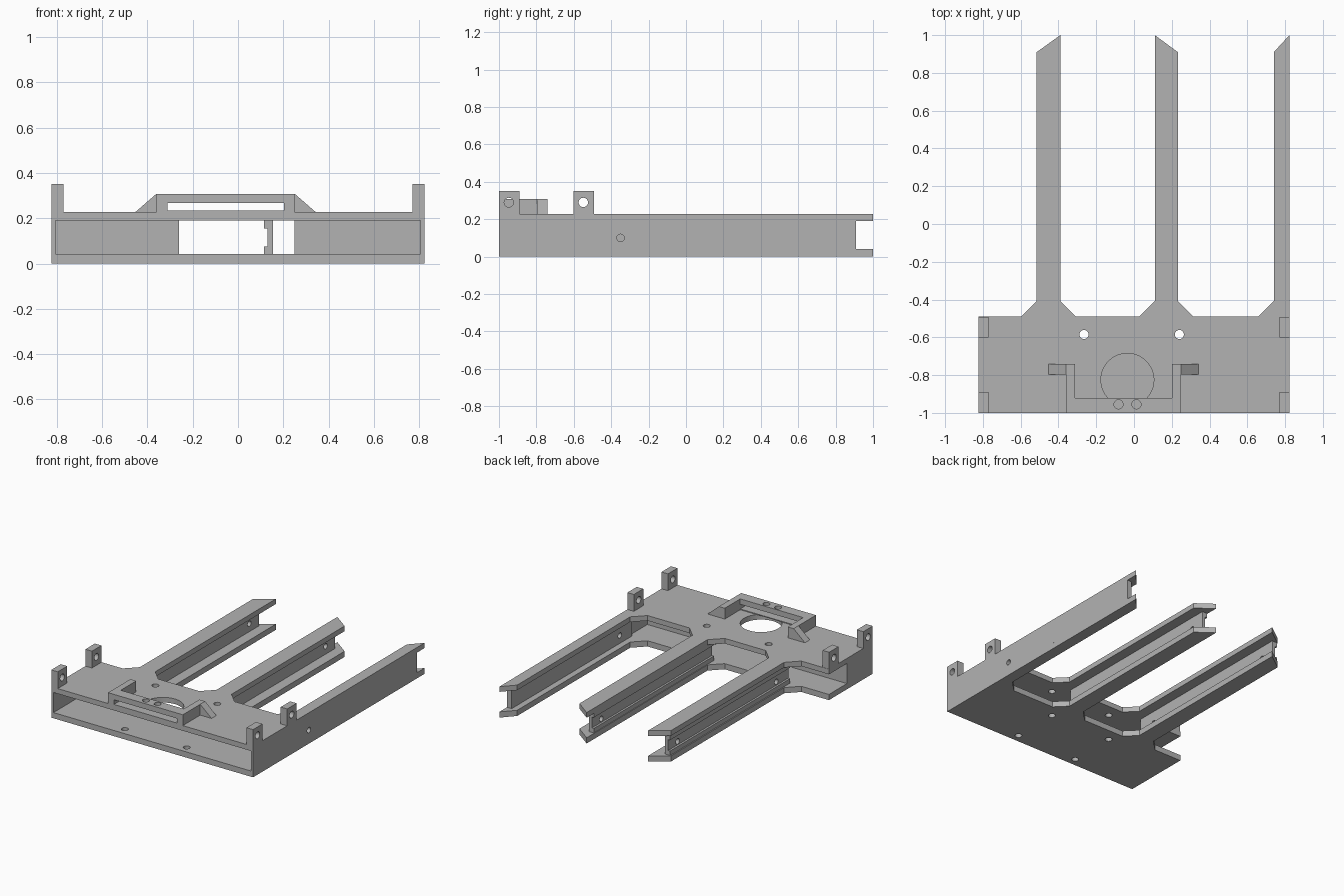
import bpy, bmesh
from mathutils import Matrix

cube = bpy.data.objects.get("Cube")
if cube:
    bpy.data.objects.remove(cube)

grey = bpy.data.materials.new("plain_grey")
grey.use_nodes = True
grey.diffuse_color = (0.45, 0.45, 0.45, 1)
grey.node_tree.nodes["Principled BSDF"].inputs["Base Color"].default_value = (0.45, 0.45, 0.45, 1)

FLOOR, CEIL, TOP = 0.042, 0.19, 0.228   # heights of the plate faces
FRONT, BACK, SIDE = -1.0, -0.49, 0.823  # base outline
RAIL_END = 0.91


def finish(name, bm):
    bmesh.ops.recalc_face_normals(bm, faces=bm.faces)
    mesh = bpy.data.meshes.new(name)
    bm.to_mesh(mesh)
    bm.free()
    mesh.materials.append(grey)
    ob = bpy.data.objects.new(name, mesh)
    bpy.context.scene.collection.objects.link(ob)
    return ob


def prism(name, points, low, high, axis="z"):
    """Extrude an outline along z, or an x-z outline along y."""
    bm = bmesh.new()
    place = (lambda p, d: (p[0], p[1], d)) if axis == "z" else (lambda p, d: (p[0], d, p[1]))
    face = bm.faces.new([bm.verts.new(place(p, low)) for p in points])
    moved = bmesh.ops.extrude_face_region(bm, geom=[face])["geom"]
    step = (0, 0, high - low) if axis == "z" else (0, high - low, 0)
    bmesh.ops.translate(bm, vec=step, verts=[v for v in moved if isinstance(v, bmesh.types.BMVert)])
    return finish(name, bm)


def box(name, x0, x1, y0, y1, z0, z1):
    return prism(name, [(x0, y0), (x1, y0), (x1, y1), (x0, y1)], z0, z1)


def rod(centre, radius, length, axis="z", sides=32):
    bm = bmesh.new()
    turn = Matrix.Rotation(1.5707963, 4, "Y") if axis == "x" else Matrix()
    bmesh.ops.create_cone(bm, cap_ends=True, segments=sides, radius1=radius, radius2=radius,
                          depth=length, matrix=Matrix.Translation(centre) @ turn)
    return finish("cutter", bm)


def cut(ob, cutters):
    for c in cutters:
        c.hide_render = True
        mod = ob.modifiers.new("cut", "BOOLEAN")
        mod.operation, mod.solver, mod.object = "DIFFERENCE", "EXACT", c
    bpy.context.view_layer.update()
    result = ob.evaluated_get(bpy.context.evaluated_depsgraph_get())
    mesh = bpy.data.meshes.new_from_object(result)
    ob.modifiers.clear()
    ob.data = mesh
    for c in cutters:
        bpy.data.objects.remove(c)


# Plate outline: base with three flared rails
def rail(left, right, left_end, right_end, flare=0.083):
    return [(right + flare, BACK), (right, BACK + flare), (right, right_end),
            (left, left_end), (left, BACK + flare), (left - flare, BACK)]


outline = [(-SIDE, FRONT), (SIDE, FRONT), (SIDE, 1.0), (0.74, RAIL_END),
           (0.74, BACK + 0.083), (0.657, BACK)]
outline += rail(0.11, 0.232, 1.0, RAIL_END)
outline += rail(-0.515, -0.39, RAIL_END, 1.0)
outline += [(-SIDE, BACK)]

HOLE_X = (-0.265, 0.24)
bottom = prism("bottom_plate", outline, 0, FLOOR)
cut(bottom, [rod((x, y, 0.02), 0.024, 0.2) for x in HOLE_X for y in (-0.585, -0.94)])

top = prism("top_plate", outline, CEIL, TOP)
cut(top, [rod((x, -0.585, 0.21), 0.024, 0.2) for x in HOLE_X]
    + [rod((-0.035, -0.825, 0.21), 0.14, 0.2, sides=64)])

# Outer walls and the two partitions behind the front opening
box("right_side_wall", -SIDE, -0.805, FRONT, -0.7, FLOOR, CEIL)
box("left_side_wall", 0.805, SIDE, FRONT, BACK, FLOOR, CEIL)
box("right_partition", -SIDE, -0.26, -0.72, -0.7, FLOOR, CEIL)
box("left_partition", 0.25, 0.81, -0.72, -0.7, FLOOR, CEIL)

# Rail webs, with a shallow channel on the inner pair
for name, x0, x1, holes in (("right_rail_web", -0.507, -0.467, (-0.35, 0.8)),
                            ("middle_rail_web", 0.115, 0.155, (0.8,)),
                            ("left_rail_web", 0.785, SIDE, (-0.35,))):
    web = box(name, x0, x1, BACK, RAIL_END, FLOOR, CEIL)
    cutters = [rod((x0, y, 0.1), 0.02, 0.2, "x") for y in holes]
    if x0 < 0.5:
        cutters.append(box("channel", x0 - 0.05, x0 + 0.015, -2, 2, 0.075, 0.155))
    cut(web, cutters)

# Mounting ears at the four corners
for side, sign in (("right", -1), ("left", 1)):
    for end, y in (("front", FRONT), ("back", -0.602)):
        xs = sorted((sign * SIDE, sign * 0.77))
        ear = box(f"{end}_{side}_ear", *xs, y, y + 0.11, TOP, 0.352)
        cut(ear, [rod((sign * 0.8, y + 0.053, 0.29), 0.025, 0.2, "x")])

# Raised bracket: slotted front bar, two arms and sloped feet
HIGH = 0.308
bar = box("bracket_bar", -0.36, 0.25, FRONT, -0.92, TOP, HIGH)
cut(bar, [box("slot", -0.312, 0.202, -2, 0, 0.234, 0.268)]
    + [rod((x, -0.955, 0.3), 0.024, 0.07) for x in (-0.082, 0.013)])
for side, inner, outer, tip in (("right", -0.312, -0.36, -0.452), ("left", 0.202, 0.25, 0.342)):
    box(f"{side}_bracket_arm", min(inner, outer), max(inner, outer), -0.92, -0.74, TOP, HIGH)
    prism(f"{side}_bracket_foot", [(outer, TOP), (tip, TOP), (outer, HIGH)], -0.797, -0.74, "y")
